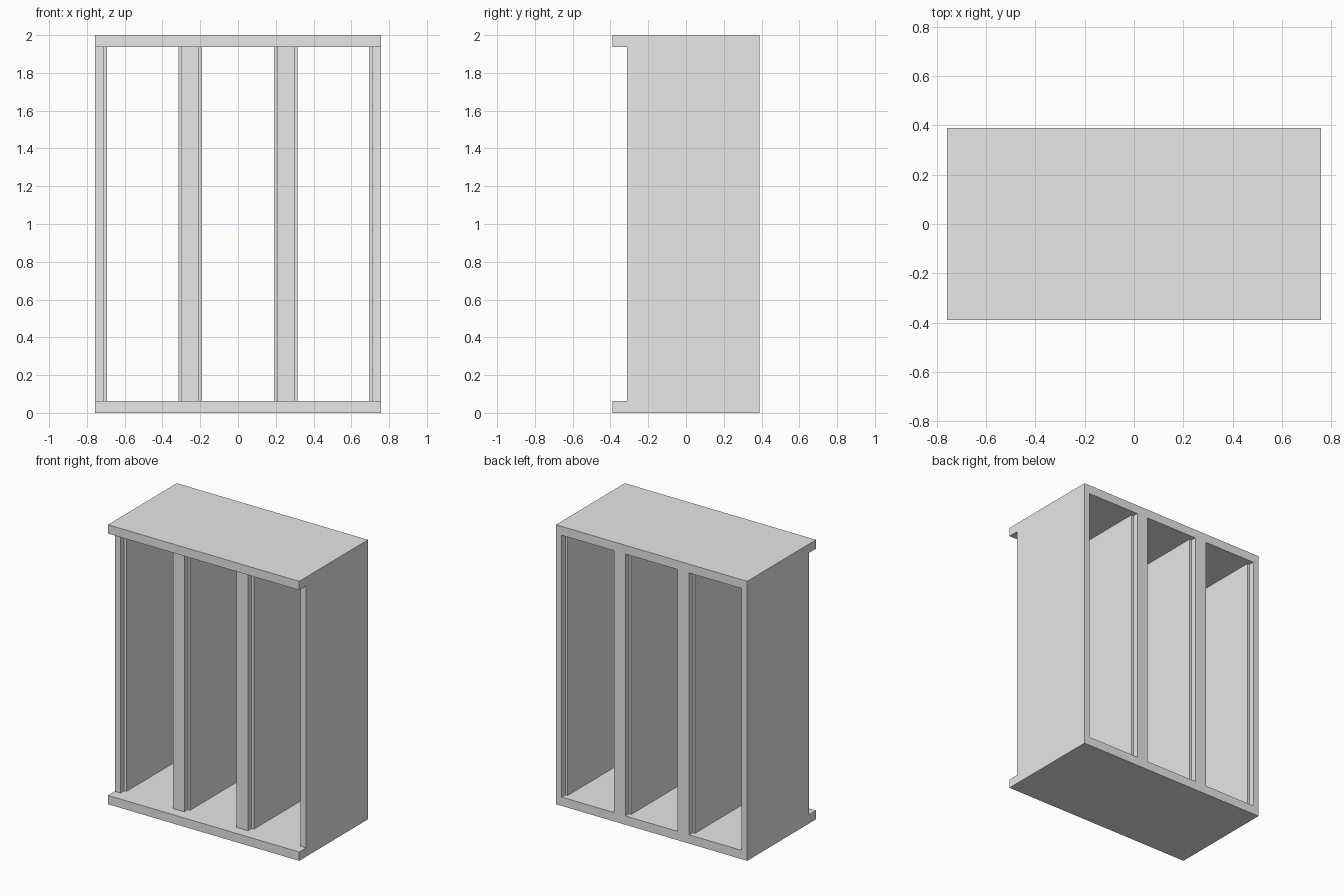
import bpy
import bmesh

cube = bpy.data.objects.get("Cube")
if cube:
    bpy.data.objects.remove(cube, do_unlink=True)

WIDTH, HEIGHT = 1.514, 2.0
FRONT, BACK = -0.389, 0.389      # extent of the top and bottom boards
UPRIGHT_FRONT = -0.312           # uprights sit behind the front lip
BOARD = 0.063                    # thickness of boards and side panels
STEP_W, STEP_D = 0.0175, 0.04    # rebate along the upright edges

grey = bpy.data.materials.new("plain grey")
grey.use_nodes = True
grey.diffuse_color = (0.8, 0.8, 0.8, 1)
grey.node_tree.nodes["Principled BSDF"].inputs["Base Color"].default_value = (0.8, 0.8, 0.8, 1)


def extrude_outline(name, outline, z0, z1):
    """Raise a flat outline into a solid part."""
    bm = bmesh.new()
    face = bm.faces.new([bm.verts.new((x, y, z0)) for x, y in outline])
    raised = bmesh.ops.extrude_face_region(bm, geom=[face])["geom"]
    verts = [g for g in raised if isinstance(g, bmesh.types.BMVert)]
    bmesh.ops.translate(bm, verts=verts, vec=(0, 0, z1 - z0))
    bmesh.ops.recalc_face_normals(bm, faces=bm.faces)
    mesh = bpy.data.meshes.new(name)
    bm.to_mesh(mesh)
    bm.free()
    mesh.materials.append(grey)
    obj = bpy.data.objects.new(name, mesh)
    bpy.context.collection.objects.link(obj)
    return obj


def upright(name, x0, x1, step_left, step_right):
    """Vertical panel, narrower at its front and back on the stepped sides."""
    yf, yb = UPRIGHT_FRONT, BACK

    def edge(x, inset):
        if not inset:
            return [(x, yf), (x, yb)]
        return [(x + inset, yf), (x + inset, yf + STEP_D), (x, yf + STEP_D),
                (x, yb - STEP_D), (x + inset, yb - STEP_D), (x + inset, yb)]

    left = edge(x0, STEP_W if step_left else 0)
    right = edge(x1, -STEP_W if step_right else 0)
    extrude_outline(name, right + left[::-1], BOARD, HEIGHT - BOARD)


# Top and bottom boards
half = WIDTH / 2
board = [(-half, FRONT), (half, FRONT), (half, BACK), (-half, BACK)]
extrude_outline("bottom_board", board, 0, BOARD)
extrude_outline("top_board", board, HEIGHT - BOARD, HEIGHT)

# Side panels, stepped on the inside only
upright("right_side_panel", -half, -half + BOARD, False, True)
upright("left_side_panel", half - BOARD, half, True, False)

# Double-thickness dividers between the three bays
for name, x in (("right_divider", -0.2525), ("left_divider", 0.2525)):
    upright(name, x - BOARD, x + BOARD, True, True)
